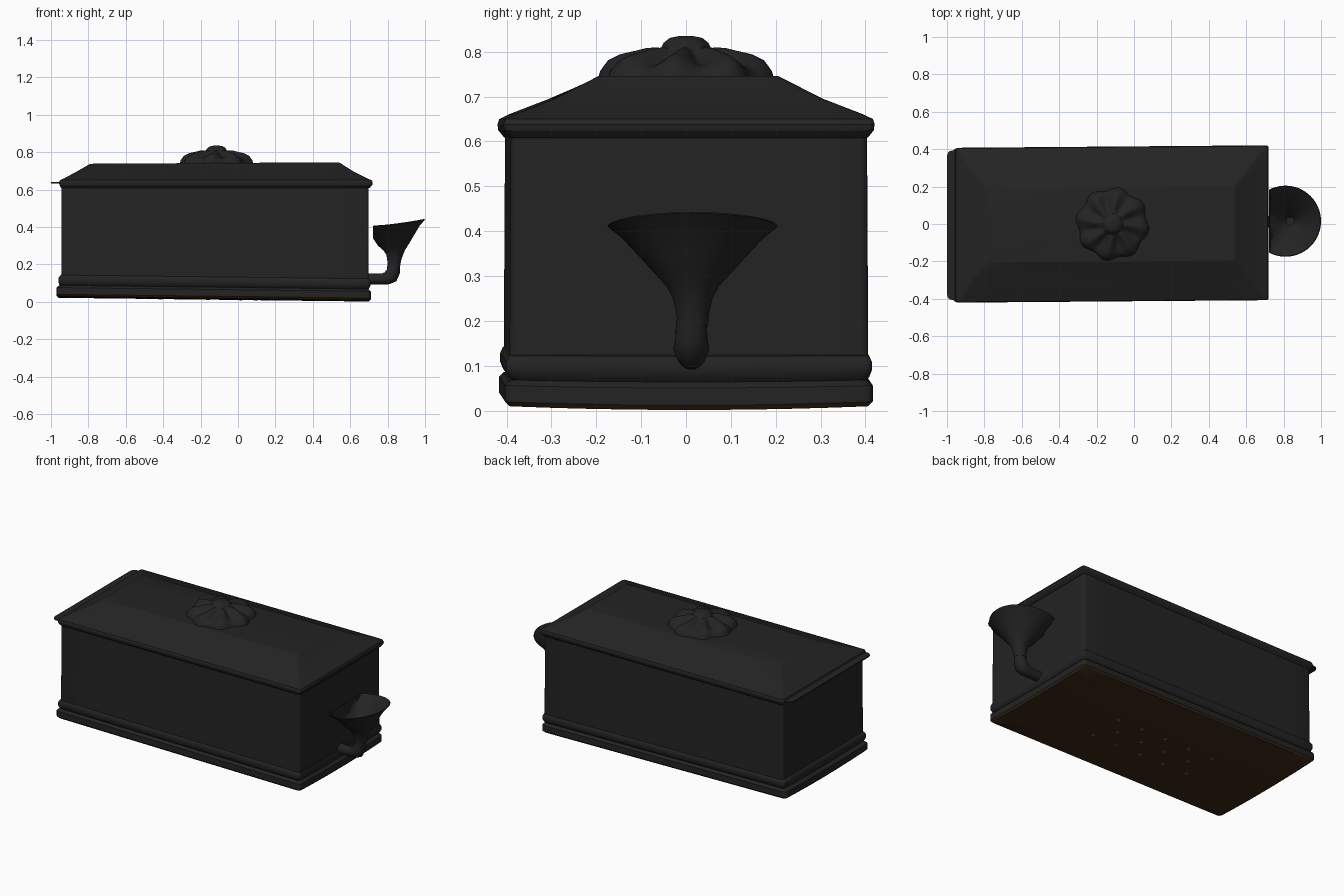
import bpy, bmesh, math
from mathutils import Vector

if "Cube" in bpy.data.objects:
    bpy.data.objects.remove(bpy.data.objects["Cube"])


def material(name, rgb):
    m = bpy.data.materials.new(name)
    m.diffuse_color = (*rgb, 1)
    m.use_nodes = True
    m.node_tree.nodes["Principled BSDF"].inputs["Base Color"].default_value = m.diffuse_color
    return m


BLACK = material("black_iron", (0.017, 0.017, 0.017))
BROWN = material("dark_brown_wood", (0.042, 0.022, 0.008))
TAN = material("tan_hole", (0.16, 0.10, 0.05))


def warp(p):
    # the old box sits a little askew and its underside bows down
    x, y, z = p
    if z < 0.15:
        k = 1 - z / 0.15
        z += -0.012 * (x + 0.13) - 0.01 * k * max(0, 1 - (y / 0.41) ** 2)
    elif z > 0.7:
        z += 0.006 * (x + 0.13)
    return (x, y + 0.008 * (x + 0.13), z)


def loft(name, rings, mats=(BLACK,), angle=35, rule=None, shape=None):
    # skin closed rings of equal length, and cap both ends
    bm = bmesh.new()
    rows = [[bm.verts.new(shape(p) if shape else p) for p in r] for r in rings]
    n = len(rows[0])
    for a, b in zip(rows, rows[1:]):
        for i in range(n):
            j = (i + 1) % n
            bm.faces.new((a[i], a[j], b[j], b[i]))
    bm.faces.new(rows[0][::-1])
    bm.faces.new(rows[-1])
    bmesh.ops.recalc_face_normals(bm, faces=bm.faces)
    if rule:
        for f in bm.faces:
            f.material_index = rule(f)
    me = bpy.data.meshes.new(name)
    bm.to_mesh(me)
    bm.free()
    for m in mats:
        me.materials.append(m)
    ob = bpy.data.objects.new(name, me)
    bpy.context.collection.objects.link(ob)
    bpy.ops.object.select_all(action='DESELECT')
    ob.select_set(True)
    bpy.context.view_layer.objects.active = ob
    bpy.ops.object.shade_smooth_by_angle(angle=math.radians(angle))
    return ob


def rect(x0, x1, hy, z, r=0.015, n=10):
    # rounded rectangle ring with subdivided sides
    corners = [(x1 - r, hy - r, 0), (x0 + r, hy - r, 90),
               (x0 + r, -hy + r, 180), (x1 - r, -hy + r, 270)]
    arcs = [[Vector((cx + r * math.cos(math.radians(a + t)),
                     cy + r * math.sin(math.radians(a + t)), z))
             for t in (0, 30, 60, 90)] for cx, cy, a in corners]
    pts = []
    for i, arc in enumerate(arcs):
        pts += arc
        nxt = arcs[(i + 1) % 4][0]
        pts += [arc[-1].lerp(nxt, k / n) for k in range(1, n)]
    return pts


# plinth: wooden underside, iron rim, one bare wooden corner
def plinth_rule(f):
    c = f.calc_center_median()
    f.normal_update()
    bare = c.x < -0.91 and c.y > 0.36 and c.z < 0.075
    return 1 if f.normal.z < -0.6 or bare else 0


rings = [rect(-0.13 - 0.83 * s, -0.13 + 0.83 * s, 0.40 * s, 0.02, 0.02 * s)
         for s in (0.02, 0.25, 0.5, 0.75, 1)]
rings += [rect(-0.97, 0.71, 0.41, 0.03, 0.02), rect(-0.97, 0.71, 0.41, 0.066, 0.02),
          rect(-0.96, 0.70, 0.40, 0.076, 0.02), rect(-0.945, 0.69, 0.39, 0.08, 0.02)]
loft("plinth", rings, (BLACK, BROWN), 40, plinth_rule, warp)

# rounded moulding above the plinth
loft("base_moulding", [rect(*a) for a in (
    (-0.945, 0.69, 0.39, 0.075), (-0.955, 0.70, 0.402, 0.085), (-0.96, 0.708, 0.408, 0.10),
    (-0.96, 0.708, 0.408, 0.118), (-0.95, 0.703, 0.402, 0.132), (-0.94, 0.69, 0.39, 0.14))],
    shape=warp)

# box walls
loft("box_body", [rect(-0.945, 0.699, 0.40, 0.10), rect(-0.943, 0.699, 0.397, 0.63)],
     shape=warp)

# hipped lid with a beaded eave
loft("lid", [rect(*a) for a in (
    (-0.94, 0.69, 0.39, 0.605), (-0.947, 0.705, 0.40, 0.61), (-0.955, 0.718, 0.412, 0.625),
    (-0.957, 0.72, 0.414, 0.638), (-0.952, 0.714, 0.41, 0.65), (-0.93, 0.69, 0.39, 0.66),
    (-0.865, 0.62, 0.30, 0.695), (-0.79, 0.54, 0.20, 0.742))], angle=22, shape=warp)

# thin lip sticking out at the left end
loft("lid_lip", [rect(-1.0, -0.92, 0.40, z, 0.03) for z in (0.633, 0.641)], shape=warp)

# flower rosette on the lid
profile = [(1.0, 0.735, 0), (0.97, 0.757, 0), (0.88, 0.773, 0.008), (0.75, 0.782, 0.012),
           (0.6, 0.787, 0.014), (0.45, 0.796, 0.012), (0.33, 0.804, 0.006), (0.28, 0.808, 0),
           (0.25, 0.82, 0), (0.18, 0.831, 0), (0.08, 0.835, 0)]
rings = []
for s, z, depth in profile:
    ring = []
    for i in range(96):
        t = 2 * math.pi * i / 96
        lobe = math.cos(8 * t + 1.5 * s)
        r = s * 0.2 * (1 - 0.05 * s * (1 - lobe))
        ring.append((-0.115 + r * math.cos(t), r * math.sin(t), z + depth * lobe))
    rings.append(ring)
loft("rosette", rings, angle=60)

# half-round funnel with a flat back, hollow inside
rings = []
for z, cx, r in ((0.19, 0.833, 0.034), (0.22, 0.835, 0.037), (0.25, 0.838, 0.044),
                 (0.275, 0.835, 0.058), (0.30, 0.83, 0.082), (0.34, 0.82, 0.12),
                 (0.38, 0.812, 0.158), (0.405, 0.81, 0.19), (0.408, 0.81, 0.186),
                 (0.38, 0.812, 0.148), (0.33, 0.82, 0.098), (0.28, 0.83, 0.045),
                 (0.25, 0.835, 0.022)):
    lift = max(0, (z - 0.25) / 0.155)
    wall = 0.722 if len(rings) < 8 else 0.728
    ring = []
    for i in range(64):
        t = 2 * math.pi * i / 64
        x = max(wall, cx + r * math.cos(t))
        up = 0.035 * lift * ((x - 0.72) / 0.28) ** 1.5
        ring.append((x, 0.015 + r * math.sin(t), z + up))
    rings.append(ring)
loft("funnel_cup", rings, angle=40)

# elbow pipe from the wall up to the cup
rings = []
for x, z, a, r in ((0.68, 0.121, 0, 0.03), (0.77, 0.122, 0, 0.03), (0.797, 0.126, 20, 0.034),
                   (0.818, 0.138, 45, 0.04), (0.83, 0.16, 75, 0.036), (0.833, 0.20, 90, 0.034)):
    a = math.radians(a)
    rings.append([(x - r * math.cos(t) * math.sin(a), 0.012 + r * math.sin(t),
                   z + r * math.cos(t) * math.cos(a))
                  for t in (2 * math.pi * i / 24 for i in range(24))])
loft("elbow_pipe", rings, angle=50)

# staggered air holes, shown as thin discs on the underside
for row, y in enumerate((0.08, -0.03, -0.14)):
    for k in range(5 - row % 2):
        cx = 0.18 - 0.17 * (k + 0.5 * (row % 2))
        loft("air_hole", [[(cx + 0.011 * math.cos(t), y + 0.011 * math.sin(t), z)
                           for t in (2 * math.pi * i / 12 for i in range(12))]
                          for z in (0.0185, 0.022)], (TAN,), shape=warp)
